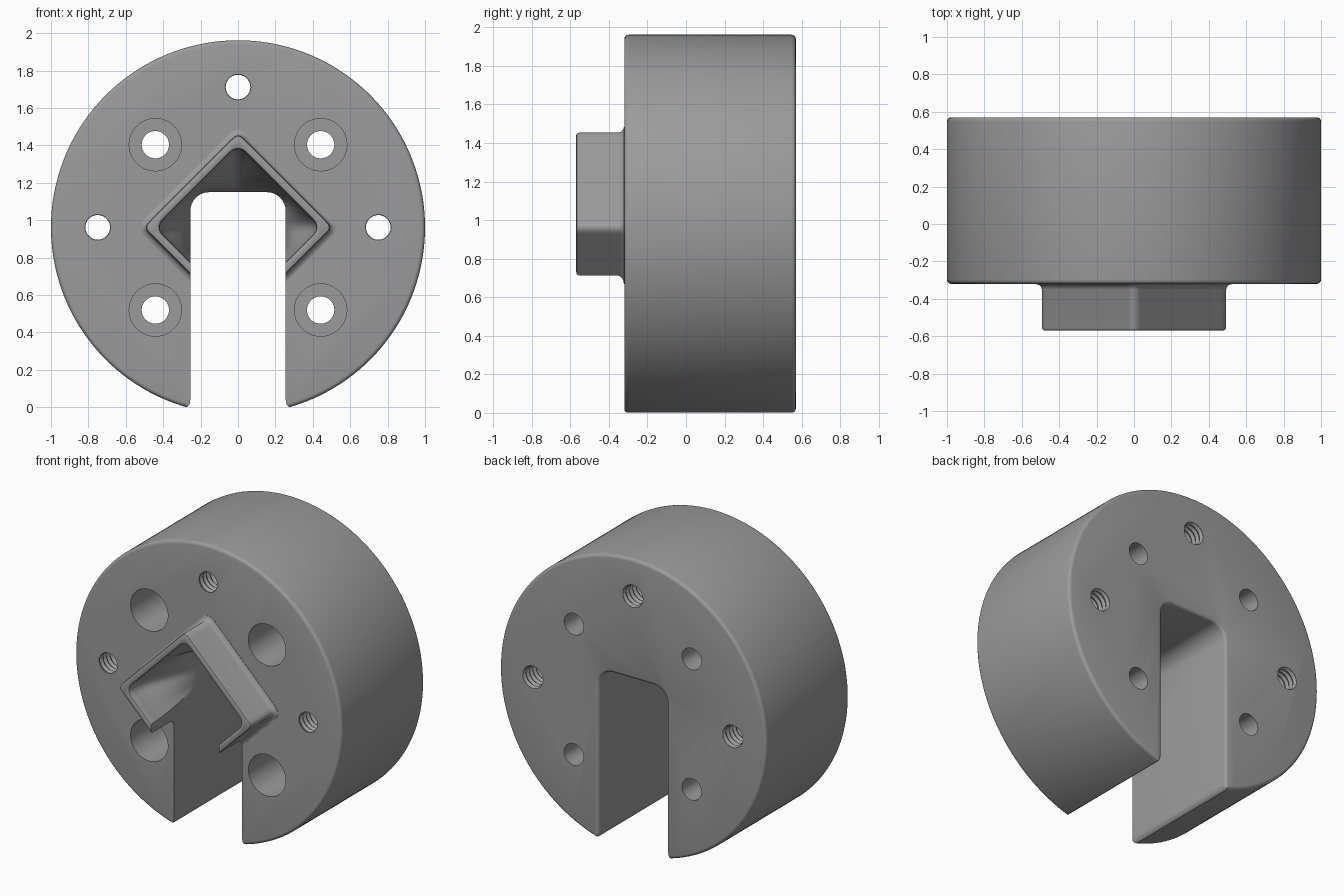
import bpy, bmesh, math

CZ = 0.962                 # height of the disc axis
FRONT, BACK = -0.32, 0.57  # disc faces
LIP = -0.57                # front of the collar

if "Cube" in bpy.data.objects:
    bpy.data.objects.remove(bpy.data.objects["Cube"], do_unlink=True)

steel = bpy.data.materials.new("grey_steel")
steel.use_nodes = True
grey = (0.33, 0.33, 0.33, 1)
steel.diffuse_color = grey
steel.node_tree.nodes["Principled BSDF"].inputs["Base Color"].default_value = grey


def loft(name, rings):
    """Closed solid through rings of equal point count."""
    bm = bmesh.new()
    loops = [[bm.verts.new(p) for p in ring] for ring in rings]
    n = len(loops[0])
    for a, b in zip(loops, loops[1:]):
        for i in range(n):
            j = (i + 1) % n
            bm.faces.new((a[i], a[j], b[j], b[i]))
    bm.faces.new(loops[0])
    bm.faces.new(loops[-1])
    bmesh.ops.recalc_face_normals(bm, faces=bm.faces)
    mesh = bpy.data.meshes.new(name)
    bm.to_mesh(mesh)
    bm.free()
    mesh.materials.append(steel)
    ob = bpy.data.objects.new(name, mesh)
    bpy.context.collection.objects.link(ob)
    return ob


def lathe(name, profile, x=0, z=CZ, n=32):
    """Solid of revolution along y from (radius, y) pairs."""
    turn = [math.tau * i / n for i in range(n)]
    return loft(name, [[(x + r * math.cos(a), y, z + r * math.sin(a)) for a in turn]
                       for r, y in profile])


def reach(angle, half_w, half_h, r, tilt):
    """Distance from centre to the edge of a rounded rectangle."""
    c, s = abs(math.cos(angle - tilt)), abs(math.sin(angle - tilt))
    lo, hi = 0.0, 2.0
    for _ in range(40):
        d = (lo + hi) / 2
        qx, qy = d * c - half_w + r, d * s - half_h + r
        dist = math.hypot(max(qx, 0), max(qy, 0)) + min(max(qx, qy), 0) - r
        lo, hi = (d, hi) if dist < 0 else (lo, d)
    return lo


ANGLES = [math.tau * i / 192 for i in range(192)]


def polar_ring(y, radii):
    return [(d * math.cos(a), y, CZ + d * math.sin(a)) for a, d in zip(ANGLES, radii)]


def diamond(half, r):
    return [reach(a, half, half, r, math.pi / 4) for a in ANGLES]


def combine(target, tool, operation):
    mod = target.modifiers.new(operation.lower(), 'BOOLEAN')
    mod.operation, mod.solver, mod.object = operation, 'EXACT', tool
    bpy.context.view_layer.objects.active = target
    bpy.ops.object.modifier_apply(modifier=mod.name)
    bpy.data.objects.remove(tool, do_unlink=True)


# Disc with rounded rims
B = 0.022
arc = [(B * (1 - math.sin(t)), B * (1 - math.cos(t)))
       for t in (math.pi / 2 * k / 4 for k in range(5))]
front_rim = [(1 - b, FRONT + a) for a, b in reversed(arc)]
front_rim = [(1 - B + B * math.sin(math.pi / 8 * k),
              FRONT + B - B * math.cos(math.pi / 8 * k)) for k in range(5)]
back_rim = [(r, FRONT + BACK - y) for r, y in reversed(front_rim)]
body = lathe("slotted_disc", front_rim + back_rim, n=180)

# Diamond collar with a fillet at its foot and a rounded lip
foot = [(-0.2, 0.03), (-0.322, 0.03), (-0.326, 0.016), (-0.336, 0.006), (-0.35, 0)]
lip = [(LIP + 0.015, 0), (LIP + 0.004, -0.004), (LIP, -0.014)]
collar = loft("collar", [polar_ring(y, diamond(0.357 + o, 0.032 + o)) for y, o in foot + lip])
combine(body, collar, 'UNION')

# Funnel blending from the diamond opening into the slot section
opening = diamond(0.312, 0.055)
slot_section = [reach(a, 0.251, 0.182, 0.09, 0) for a in ANGLES]
rings = [polar_ring(LIP - 0.1, diamond(0.324, 0.067)),
         polar_ring(LIP, diamond(0.324, 0.067)),
         polar_ring(LIP + 0.004, diamond(0.316, 0.059))]
STEPS = 16
for k in range(STEPS + 1):
    t = k / STEPS
    e = t * t * (3 - 2 * t)
    rings.append(polar_ring(LIP + 0.015 + 0.555 * t,
                            [p + (q - p) * e for p, q in zip(opening, slot_section)]))
combine(body, loft("funnel_cutter", rings), 'DIFFERENCE')


# Slot, open at the bottom, with softened back and bottom edges
def slot_ring(y, grow):
    w, r, top = 0.255 + grow, 0.1 + grow, 1.15 + grow
    side = [(w + 0.03, -0.2), (w + 0.03, -0.004), (w + 0.012, 0.006), (w + 0.003, 0.02), (w, 0.04)]
    for k in range(9):
        t = math.pi / 2 * k / 8
        side.append((w - r + r * math.cos(t), top - r + r * math.sin(t)))
    return [(x, y, z) for x, z in side] + [(-x, y, z) for x, z in reversed(side)]


slot = loft("slot_cutter", [slot_ring(y, g) for y, g in
                            ((-0.8, 0), (BACK - 0.02, 0), (BACK - 0.01, 0.003),
                             (BACK - 0.003, 0.01), (BACK, 0.02), (BACK + 0.1, 0.02))])
combine(body, slot, 'DIFFERENCE')

# Four counterbored bolt holes
for x in (-0.442, 0.442):
    for z in (CZ - 0.442, CZ + 0.442):
        bore = lathe("bolt_cutter", [(0.14, FRONT - 0.1), (0.14, 0.4), (0.073, 0.4),
                                     (0.073, BACK + 0.1)], x, z, 48)
        combine(body, bore, 'DIFFERENCE')

# Three threaded through holes
PITCH = 0.036
thread = [(0.066 if k % 2 else 0.078, FRONT - 0.05 + k * PITCH / 2) for k in range(56)]
for x, z in ((-0.75, CZ), (0.75, CZ), (0, CZ + 0.75)):
    combine(body, lathe("thread_cutter", thread, x, z, 28), 'DIFFERENCE')

# Smooth curved surfaces, crisp edges
bpy.ops.object.select_all(action='DESELECT')
body.select_set(True)
bpy.context.view_layer.objects.active = body
bpy.ops.object.shade_smooth_by_angle(angle=math.radians(32))
